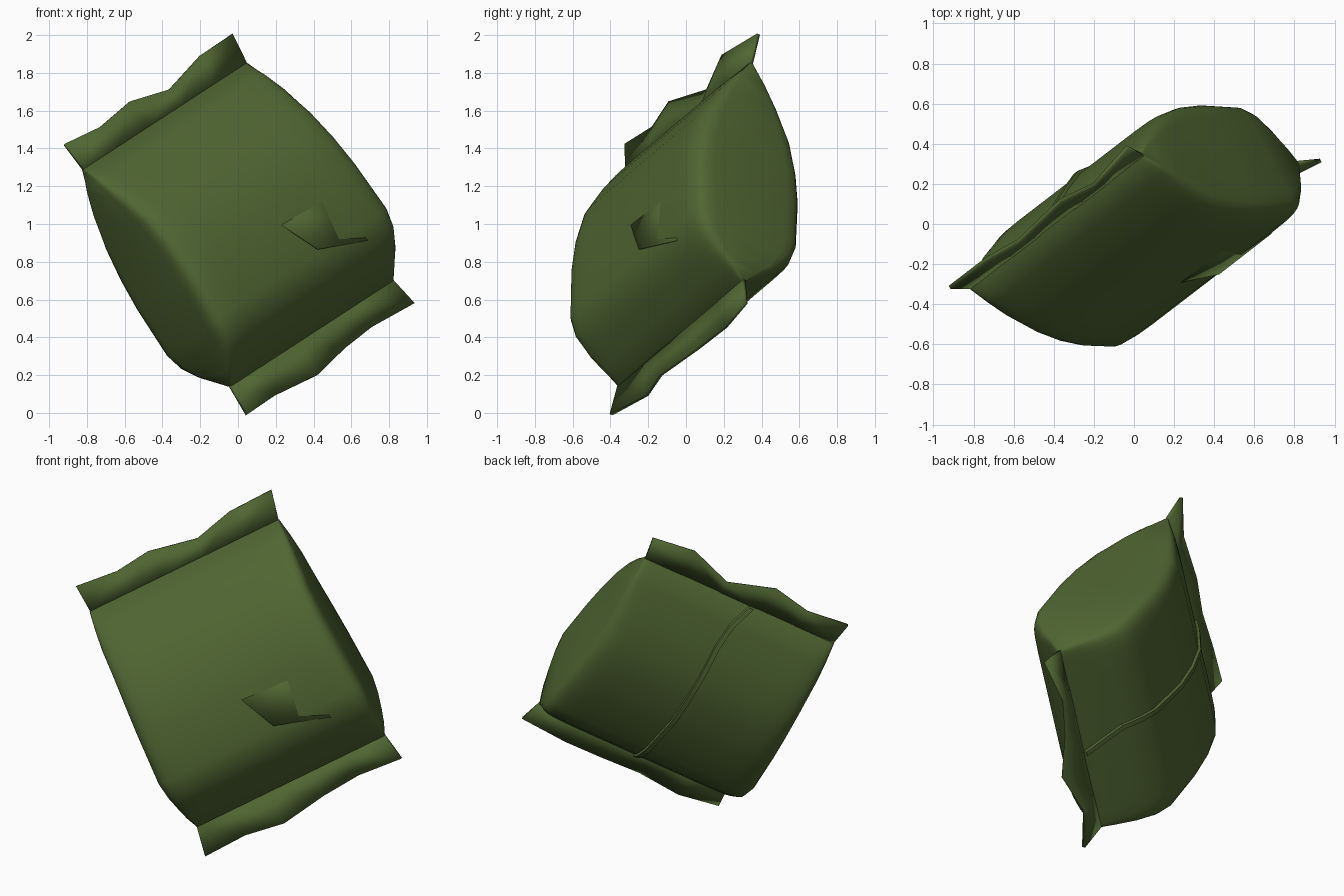
import bpy, bmesh, math
from mathutils import Matrix, Vector

if "Cube" in bpy.data.objects:
    bpy.data.objects.remove(bpy.data.objects["Cube"], do_unlink=True)

# Single foil colour
foil = bpy.data.materials.new("olive_green_foil")
foil.use_nodes = True
GREEN = (0.08, 0.132, 0.032, 1)
foil.diffuse_color = GREEN
foil.node_tree.nodes["Principled BSDF"].inputs["Base Color"].default_value = GREEN

# Tilted bag frame: local x = width, y = length, z = front
across = Vector((0.705, 0.541, 0.459)).normalized()
along = Vector((-0.549, 0.037, 0.835))
along = (along - across * along.dot(across)).normalized()
front = across.cross(along)
FRAME = Matrix((across, along, front)).transposed().to_4x4()
FRAME.translation = (-0.002, -0.005, 0.998)


def finish(name, bm, angle=40, thickness=0):
    bmesh.ops.recalc_face_normals(bm, faces=bm.faces)
    mesh = bpy.data.meshes.new(name)
    bm.to_mesh(mesh)
    bm.free()
    mesh.transform(FRAME)
    mesh.materials.append(foil)
    obj = bpy.data.objects.new(name, mesh)
    bpy.context.collection.objects.link(obj)
    if thickness:
        mod = obj.modifiers.new("thickness", "SOLIDIFY")
        mod.thickness, mod.offset = thickness, 0
    bpy.ops.object.select_all(action="DESELECT")
    obj.select_set(True)
    bpy.context.view_layer.objects.active = obj
    bpy.ops.object.shade_smooth_by_angle(angle=math.radians(angle))


def loft(bm, rings, closed=True):
    rows = [[bm.verts.new(p) for p in ring] for ring in rings]
    count = len(rows[0])
    for a, b in zip(rows, rows[1:]):
        for i in range(count if closed else count - 1):
            j = (i + 1) % count
            bm.faces.new((a[i], a[j], b[j], b[i]))
    if closed:
        bm.faces.new(rows[0])
        bm.faces.new(rows[-1])


# Puffed body: (length position, half thickness, half width, back seam offset)
STATIONS = [(-0.7, 0.012, 0.61, -0.1), (-0.63, 0.11, 0.63, -0.04), (-0.565, 0.21, 0.64, 0.02),
            (-0.47, 0.3, 0.655, 0.03), (-0.37, 0.332, 0.665, 0.02), (-0.08, 0.345, 0.65, 0),
            (0.1, 0.33, 0.64, 0), (0.28, 0.285, 0.632, 0), (0.46, 0.185, 0.632, 0),
            (0.58, 0.105, 0.625, -0.02), (0.69, 0.012, 0.615, -0.08)]


def section(v, depth, width, sides=28, power=0.2):
    ring = []
    for i in range(sides):
        a = 2 * math.pi * (i + 0.5) / sides
        c, s = math.cos(a), math.sin(a)
        ring.append((width * math.copysign(abs(c) ** power, c), v,
                     depth * math.copysign(abs(s) ** power, s)))
    return ring


bm = bmesh.new()
loft(bm, [section(*s[:3]) for s in STATIONS])
finish("bag_body", bm, 60)

# Crimped fins with a wavy outer edge: (width, length, ripple)
TOP_EDGE = [(-0.62, 0.856, 0), (-0.37, 0.83, -0.01), (-0.15, 0.856, 0.027),
            (0.134, 0.797, -0.03), (0.38, 0.857, 0.034), (0.65, 0.862, -0.015)]
BOTTOM_EDGE = [(-0.64, -0.872, 0.025), (-0.384, -0.866, -0.035), (-0.137, -0.9, 0.035),
               (0.133, -0.858, -0.025), (0.362, -0.84, -0.05), (0.64, -0.86, 0)]
for name, edge, seam in (("top_fin", TOP_EDGE, 0.68), ("bottom_fin", BOTTOM_EDGE, -0.69)):
    bm = bmesh.new()
    base = [(-0.61 + 1.22 * i / 5, seam, 0) for i in range(6)]
    loft(bm, [base, edge], closed=False)
    finish(name, bm, 5, 0.02)

# Back seam strip following the body
bm = bmesh.new()
rings = []
for v, depth, _, u in STATIONS:
    inner, outer = -depth + 0.02, -depth - 0.018
    rings.append([(u - 0.02, v, inner), (u + 0.02, v, inner),
                  (u + 0.014, v, outer), (u - 0.014, v, outer)])
loft(bm, rings)
finish("back_seam", bm, 30)

# Shallow wedge-shaped fold on the front, sinking into the body behind its edge
bm = bmesh.new()
fold = [(0.107, -0.355, 0.347), (0.424, -0.457, 0.305), (0.37, -0.08, 0.335), (-0.04, -0.04, 0.335)]
verts = [bm.verts.new(p) for p in fold]
bm.faces.new((verts[0], verts[1], verts[2]))
bm.faces.new((verts[0], verts[2], verts[3]))
finish("front_fold", bm, 10, 0.006)
